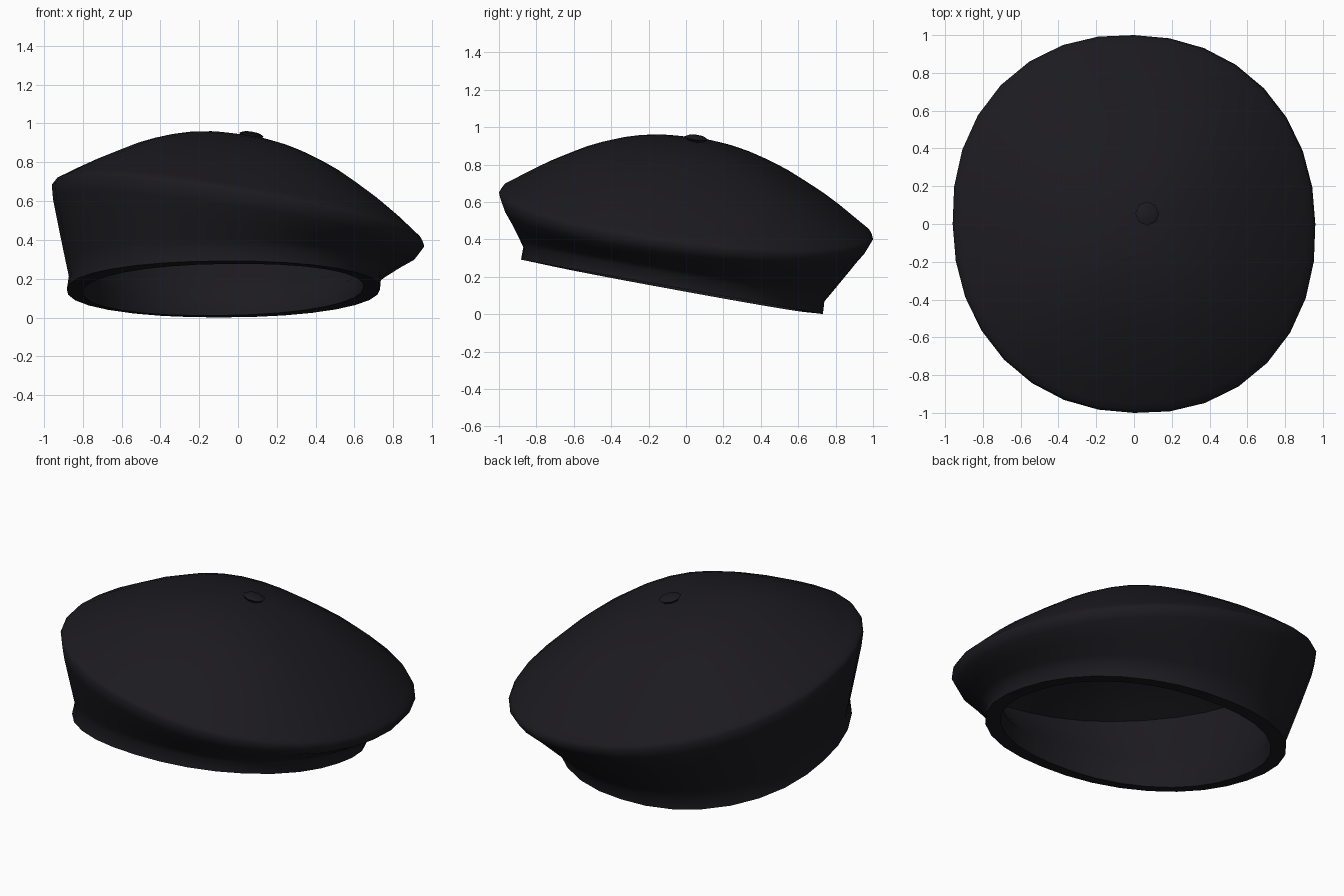
import bpy, bmesh, math
from mathutils import Vector

if "Cube" in bpy.data.objects:
    bpy.data.objects.remove(bpy.data.objects["Cube"])

SEG = 32

# dark cloth
cloth = bpy.data.materials.new("dark_cloth")
cloth.diffuse_color = (0.0115, 0.0105, 0.014, 1)
cloth.use_nodes = True
cloth.node_tree.nodes["Principled BSDF"].inputs["Base Color"].default_value = cloth.diffuse_color


def loft(name, rings, apex, seg, p=1.0, skew=0.0, bump=0.0):
    """Skin tilted oval rings (cx, cy, rx, ry, cz, slope_x, slope_y), closed by an apex."""
    bm = bmesh.new()
    loops = []
    for n, (cx, cy, rx, ry, cz, sx, sy) in enumerate(rings):
        loop = []
        for i in range(seg):
            a = 2 * math.pi * i / seg
            c, s = math.cos(a), math.sin(a)
            # p below 1 squares the oval slightly, keeping points evenly spread
            k = ((c * c) ** p + (s * s) ** p) ** 0.5 * (1 - skew * math.sin(2 * a))
            dx, dy = rx * c * k, ry * s * k
            # crown a little fuller on the diagonals
            full = bump * math.sin(2 * a) ** 2 * 4 * ry ** 2 * (1 - ry ** 2) if cx == 0 else 0
            loop.append(bm.verts.new((cx + dx, cy + dy, cz + sx * dx + sy * dy + full)))
        loops.append(loop)
    for lo, hi in zip(loops, loops[1:]):
        for i in range(seg):
            j = (i + 1) % seg
            bm.faces.new((lo[i], lo[j], hi[j], hi[i]))
    top = bm.verts.new(apex)
    for i in range(seg):
        bm.faces.new((loops[-1][i], loops[-1][(i + 1) % seg], top))
    me = bpy.data.meshes.new(name)
    bm.to_mesh(me)
    bm.free()
    ob = bpy.data.objects.new(name, me)
    bpy.context.collection.objects.link(ob)
    me.materials.append(cloth)
    return ob


def smooth(ob, angle):
    bpy.ops.object.select_all(action='DESELECT')
    ob.select_set(True)
    bpy.context.view_layer.objects.active = ob
    bpy.ops.object.shade_smooth_by_angle(angle=math.radians(angle))


def mix(a, b, t):
    return tuple(x + (y - x) * t for x, y in zip(a, b))


# head band and underside of the beret
band = (-0.075, -0.075, 0.807, 0.807, 0.146, 0, -0.18)
fold = (-0.067, -0.065, 0.805, 0.805, 0.213, 0, -0.18)
under = (-0.015, -0.003, 0.938, 0.972, 0.462, -0.155, -0.117)
rings = [band, fold, mix(fold, under, 0.2), mix(fold, under, 0.6), under]

# widest edge and domed top: fraction of radius, height above the tilted edge
dome = [(1, 0), (0.985, 0.022), (0.95, 0.046), (0.87, 0.102), (0.775, 0.163), (0.67, 0.222),
        (0.57, 0.276), (0.48, 0.316), (0.39, 0.35), (0.3, 0.377), (0.2, 0.398), (0.1, 0.41)]
for u, h in dome:
    rings.append((0, 0, 0.96 * u, u, 0.525 + h,
                  -0.137 - 0.028 * u ** 4, -0.115 - 0.01 * u ** 4))
beret = loft("beret_cap", rings, (0, 0, 0.938), SEG, 0.923, 0.012, 0.012)

# cloth thickness, inward
sol = beret.modifiers.new("thickness", 'SOLIDIFY')
sol.thickness = 0.085
sol.offset = -1
sol.use_even_offset = True
bpy.context.view_layer.objects.active = beret
bpy.ops.object.modifier_apply(modifier=sol.name)
smooth(beret, 80)

# small button on the crown
button = loft("top_button", [
    (0, 0, 0.05, 0.05, -0.015, 0, 0),
    (0, 0, 0.064, 0.064, 0.0, 0, 0),
    (0, 0, 0.045, 0.045, 0.01, 0, 0),
], (0, 0, 0.013), 8)
button.location = (0.07, 0.055, 0.942)
button.rotation_euler = Vector((0, 0, 1)).rotation_difference(Vector((0.17, 0.14, 1))).to_euler()
smooth(button, 60)
